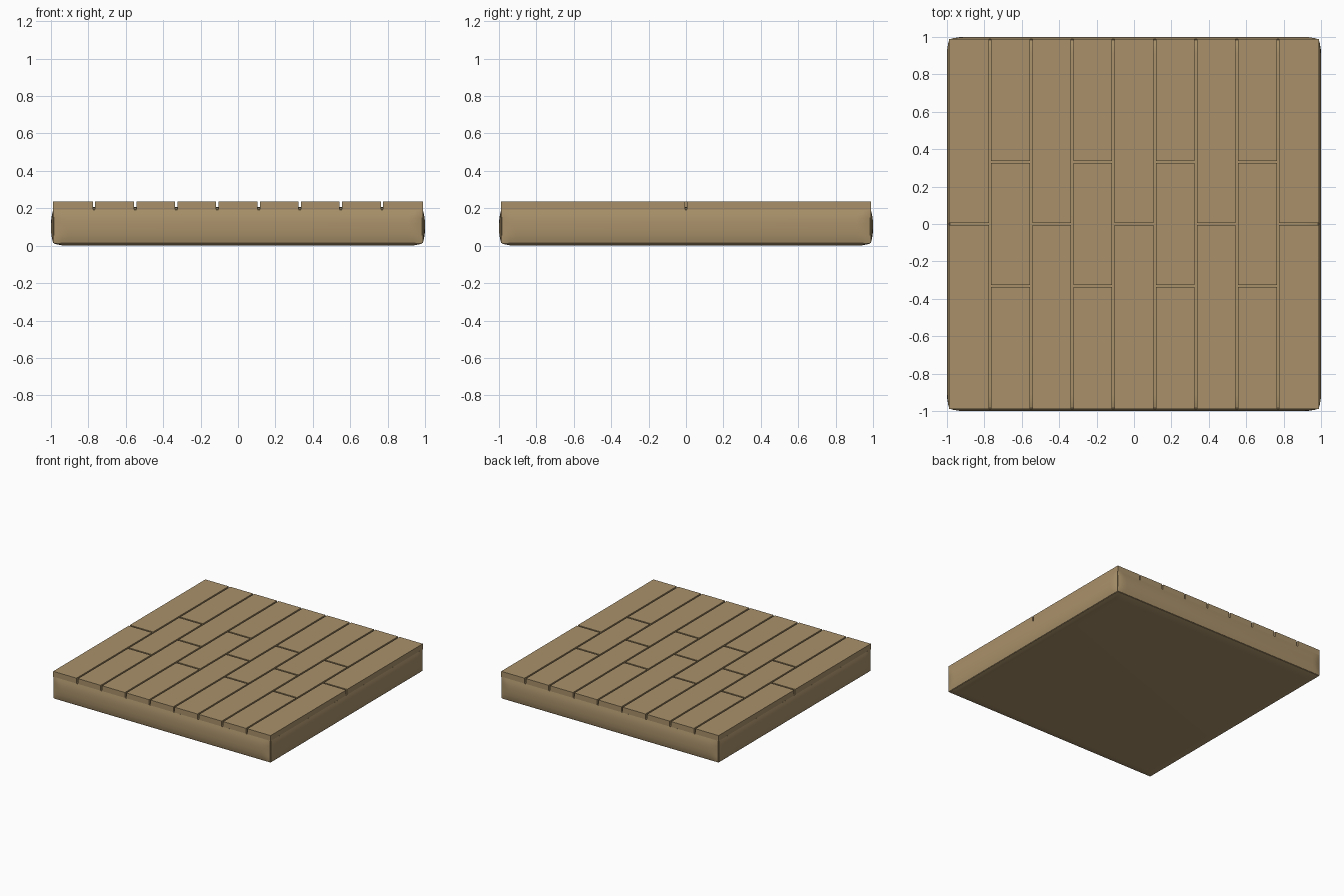
import bpy, bmesh

if "Cube" in bpy.data.objects:
    bpy.data.objects.remove(bpy.data.objects["Cube"])

wood = bpy.data.materials.new("tan_wood")
wood.diffuse_color = (0.40, 0.285, 0.145, 1)
wood.use_nodes = True
wood.node_tree.nodes["Principled BSDF"].inputs["Base Color"].default_value = wood.diffuse_color


def add_object(name, bm):
    bmesh.ops.recalc_face_normals(bm, faces=bm.faces)
    mesh = bpy.data.meshes.new(name)
    bm.to_mesh(mesh)
    bm.free()
    mesh.materials.append(wood)
    obj = bpy.data.objects.new(name, mesh)
    bpy.context.collection.objects.link(obj)
    return obj


def box(bm, x0, x1, y0, y1, z0, z1):
    verts = bmesh.ops.create_cube(bm, size=1)["verts"]
    for v in verts:
        v.co = (x1 if v.co.x > 0 else x0,
                y1 if v.co.y > 0 else y0,
                z1 if v.co.z > 0 else z0)


# Base slab: a box whose faces swell outwards from pulled-in edges
HALF = (1.0, 1.0, 0.103)
WIDTH, INSET = 0.09, 0.017
bm = bmesh.new()
box(bm, -1, 1, -1, 1, -HALF[2], HALF[2])
for axis in range(3):
    normal = [0, 0, 0]
    normal[axis] = 1
    for d in (0.015, 0.035, 0.06, 0.09):
        for sign in (-1, 1):
            point = [0, 0, 0]
            point[axis] = sign * (HALF[axis] - d)
            bmesh.ops.bisect_plane(bm, geom=bm.verts[:] + bm.edges[:] + bm.faces[:],
                                   plane_co=point, plane_no=normal)
for v in bm.verts:
    gap = [HALF[a] - abs(v.co[a]) for a in range(3)]
    new = v.co.copy()
    for a in range(3):
        if gap[a] < 1e-4:
            d = min(gap[b] for b in range(3) if b != a)
            pull = INSET * max(0, 1 - d / WIDTH) ** 2
            new[a] -= pull if v.co[a] > 0 else -pull
    new.z += HALF[2]
    v.co = new
base = add_object("base_slab", bm)
bpy.context.view_layer.objects.active = base
base.select_set(True)
bpy.ops.object.shade_smooth_by_angle(angle=0.6)

# Floor planks: nine columns, split alternately into two and three boards
EDGE, GAP, PITCH = 0.988, 0.013, 0.22
bm = bmesh.new()
for i in range(9):
    x0 = -EDGE if i == 0 else (i - 4.5) * PITCH + GAP / 2
    x1 = EDGE if i == 8 else (i - 3.5) * PITCH - GAP / 2
    rows = 2 if i % 2 == 0 else 3
    length = (2 * EDGE + GAP) / rows
    for r in range(rows):
        y0 = -EDGE + r * length
        box(bm, x0, x1, y0, y0 + length - GAP, 0.188, 0.235)
add_object("floor_planks", bm)
